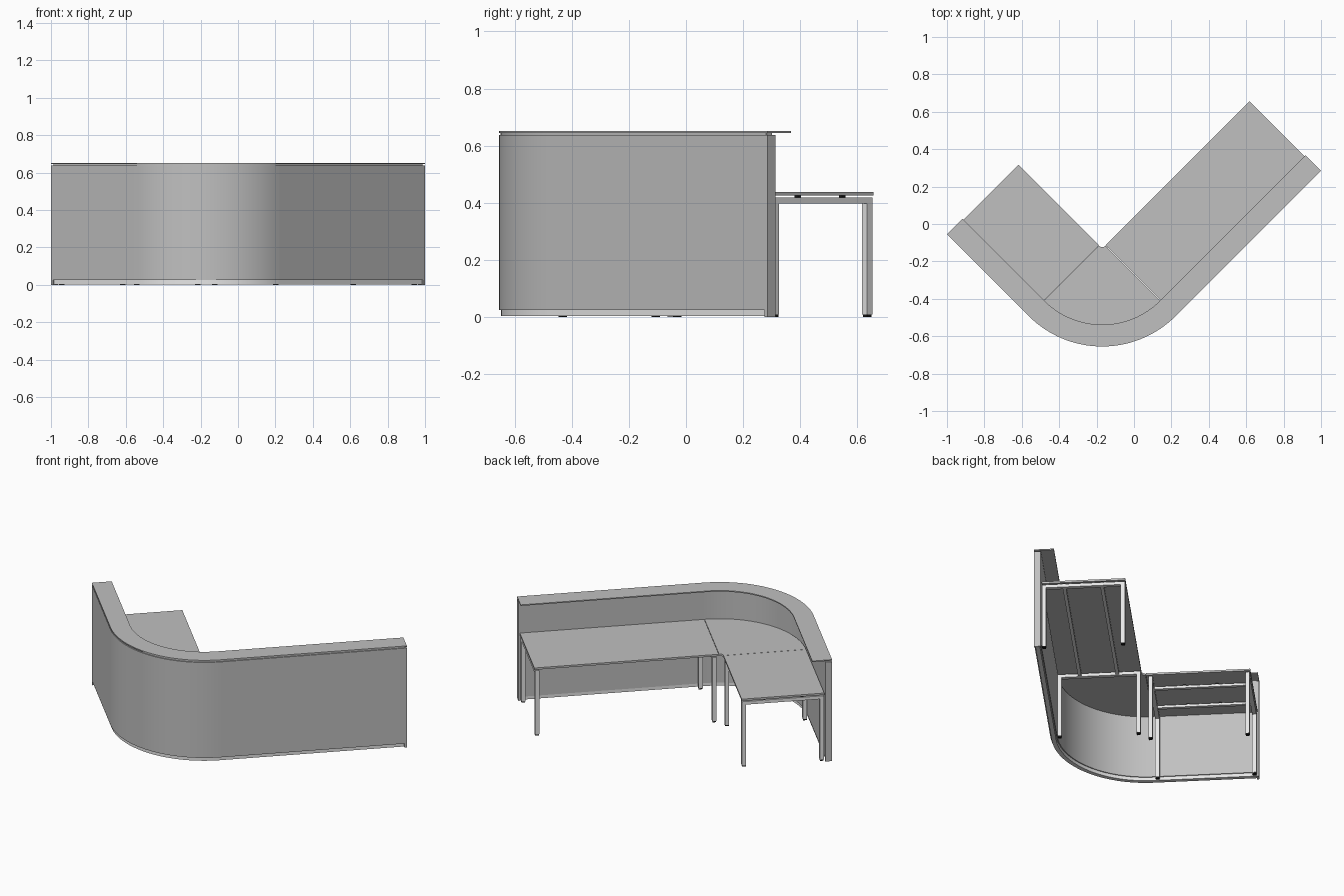
import bpy, bmesh, math
from mathutils import Vector

cube = bpy.data.objects.get("Cube")
if cube:
    bpy.data.objects.remove(cube, do_unlink=True)


def material(name, value):
    m = bpy.data.materials.new(name)
    m.use_nodes = True
    colour = (value, value, value, 1)
    m.diffuse_color = colour
    m.node_tree.nodes["Principled BSDF"].inputs["Base Color"].default_value = colour
    return m


GREY = material("warm grey board", 0.53)
SILVER = material("pale silver metal", 0.9)
BLACK = material("black rubber", 0.01)

# Both wings leave this corner centre at right angles
CENTRE = Vector((-0.17, -0.10))
H = math.sqrt(0.5)
WINGS = {  # name: (along, outward, length)
    "left": (Vector((H, H)), Vector((H, -H)), 1.10),
    "right": (Vector((-H, H)), Vector((-H, -H)), 0.619),
}


def straight(wing, u0, u1):
    """Two stations along a wing: base point and outward direction."""
    along, out, _ = WINGS[wing]
    return [(CENTRE + along * u, out) for u in (u0, u1)]


def corner(steps=32):
    """Stations fanning round the quarter-circle corner."""
    angles = [math.radians(-135 + 90 * i / steps) for i in range(steps + 1)]
    return [(CENTRE, Vector((math.cos(a), math.sin(a)))) for a in angles]


def strip(name, stations, v0, v1, z0, z1, mat, smooth=False):
    """Sweep a rectangle (outward v, height z) through the stations."""
    bm = bmesh.new()
    rings = []
    for base, out in stations:
        ring = []
        for v, z in ((v0, z0), (v1, z0), (v1, z1), (v0, z1)):
            p = base + out * v
            ring.append(bm.verts.new((p.x, p.y, z)))
        rings.append(ring)
    for a, b in zip(rings, rings[1:]):
        for i in range(4):
            j = (i + 1) % 4
            bm.faces.new((a[i], a[j], b[j], b[i]))
    bm.faces.new(rings[0])
    bm.faces.new(rings[-1])
    bmesh.ops.recalc_face_normals(bm, faces=bm.faces)
    mesh = bpy.data.meshes.new(name)
    bm.to_mesh(mesh)
    bm.free()
    mesh.materials.append(mat)
    obj = bpy.data.objects.new(name, mesh)
    bpy.context.collection.objects.link(obj)
    if smooth:
        bpy.ops.object.select_all(action='DESELECT')
        obj.select_set(True)
        bpy.context.view_layer.objects.active = obj
        bpy.ops.object.shade_smooth_by_angle(angle=math.radians(30))
    return obj


OUTER, INNER = 0.555, 0.515     # wall faces
WALL_TOP, TOP = 0.638, 0.652    # wall and counter heights
CAP = 0.014                     # end cap thickness
DESK_Z0, DESK_Z1 = 0.425, 0.437
LEG = 0.025


def wall_section(label, stations, counter_stations, smooth):
    strip(label + "_front_wall", stations, INNER, OUTER, 0.025, WALL_TOP, GREY, smooth)
    strip(label + "_plinth", stations, INNER + 0.006, OUTER - 0.008, 0.003, 0.025, SILVER, smooth)
    strip(label + "_counter_spacer", stations, INNER + 0.004, OUTER - 0.006,
          WALL_TOP, 0.645, GREY, smooth)
    strip(label + "_counter_top", counter_stations, 0.438, OUTER, 0.645, TOP, GREY, smooth)


# Curved corner
wall_section("corner", corner(), corner(), True)
strip("corner_desk_top", corner(), 0.024, 0.51, DESK_Z0, DESK_Z1, GREY, True)


def leg_frame(label, wing, u):
    """Inverted U: two legs on rubber feet and a cross beam."""
    span = straight(wing, u, u + LEG)
    for side, v in (("inner", 0.024), ("outer", 0.485)):
        strip(f"{label}_{side}_leg", span, v, v + LEG, 0.008, 0.418, SILVER)
        strip(f"{label}_{side}_foot", straight(wing, u + 0.002, u + LEG - 0.002),
              v + 0.002, v + LEG - 0.002, 0, 0.008, BLACK)
    strip(label + "_cross_beam", span, 0.024 + LEG, 0.485, 0.398, 0.418, SILVER)


for wing, (along, out, length) in WINGS.items():
    # Wall, counter and the cap that closes the open end
    wall_section(wing, straight(wing, 0, length - CAP), straight(wing, 0, length), False)
    strip(wing + "_end_cap", straight(wing, length - CAP, length),
          INNER, OUTER, 0, WALL_TOP, GREY)

    # Desk top on two leg frames
    end = length - 0.008
    strip(wing + "_desk_top", straight(wing, 0.002, end), 0.022, 0.51, DESK_Z0, DESK_Z1, GREY)
    first, last = 0.015, end - LEG - 0.004
    leg_frame(wing + "_start_frame", wing, first)
    leg_frame(wing + "_end_frame", wing, last)

    # Long rails under the desk, with small pads up to the top
    for i, v in enumerate((0.15, 0.37)):
        strip(f"{wing}_rail_{i}", straight(wing, first + LEG, last), v, v + 0.02,
              0.402, 0.418, SILVER)
        for j in range(4):
            u = first + (last - first) * j / 3
            strip(f"{wing}_pad_{i}_{j}", straight(wing, u + 0.004, u + 0.02),
                  v + 0.002, v + 0.018, 0.418, DESK_Z0, BLACK)
